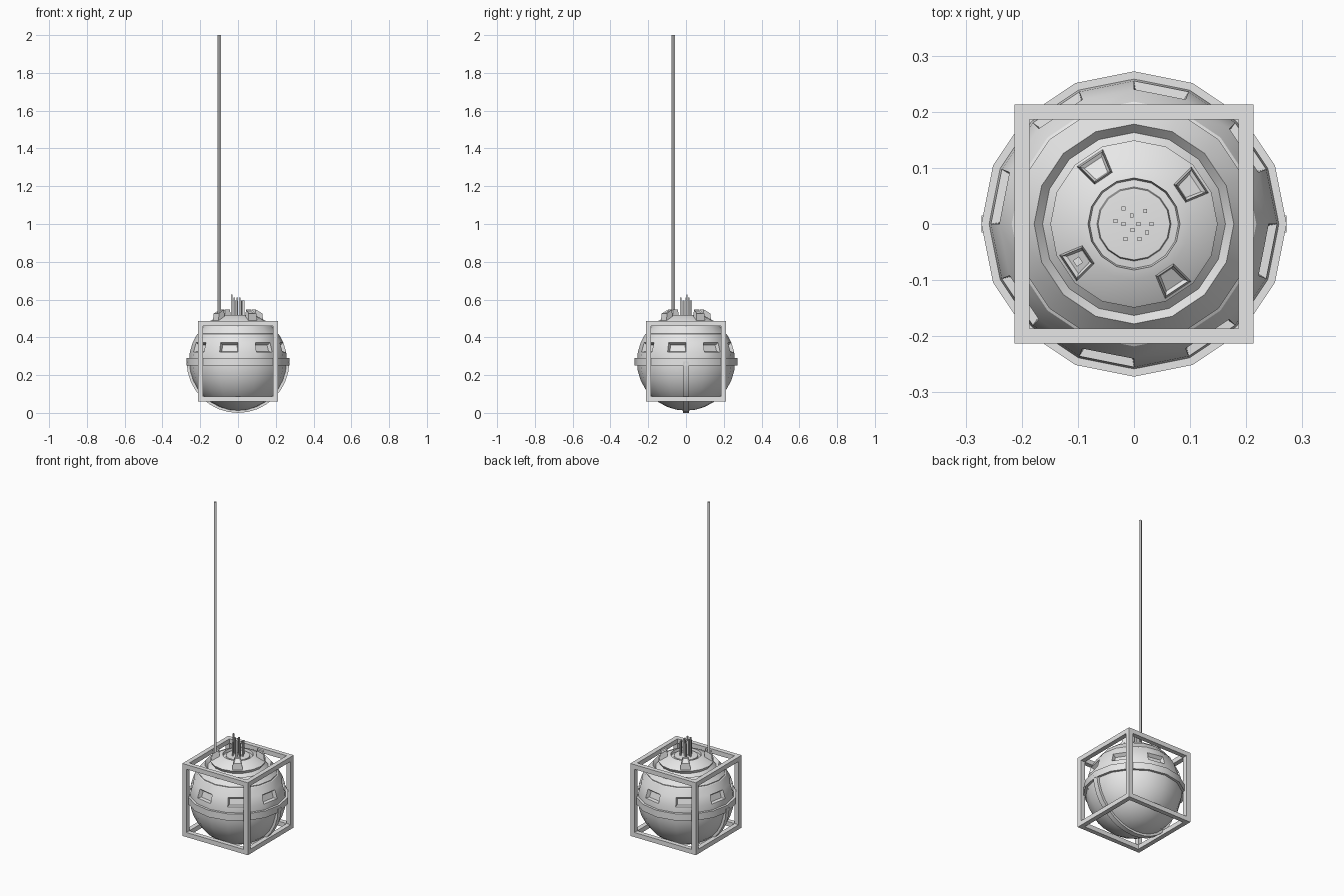
import bpy, bmesh, random
from math import sin, cos, radians, pi
from mathutils import Vector, Matrix

if "Cube" in bpy.data.objects:
    bpy.data.objects.remove(bpy.data.objects["Cube"], do_unlink=True)

R, CZ, SEG, STEP = 0.26, 0.272, 16, 22.5

grey = bpy.data.materials.new("plain_grey")
grey.use_nodes = True
grey.diffuse_color = (0.8, 0.8, 0.8, 1)
grey.node_tree.nodes["Principled BSDF"].inputs["Base Color"].default_value = (0.8, 0.8, 0.8, 1)


def finish(bm, name, smooth=False):
    bmesh.ops.recalc_face_normals(bm, faces=bm.faces)
    mesh = bpy.data.meshes.new(name)
    bm.to_mesh(mesh)
    bm.free()
    mesh.materials.append(grey)
    obj = bpy.data.objects.new(name, mesh)
    bpy.context.collection.objects.link(obj)
    if smooth:
        bpy.ops.object.select_all(action='DESELECT')
        obj.select_set(True)
        bpy.context.view_layer.objects.active = obj
        bpy.ops.object.shade_smooth_by_angle(angle=radians(30))
    return obj


def ring_point(elev, rad=R):
    return (rad * cos(radians(elev)), CZ + rad * sin(radians(elev)))


def lathe(bm, profile, closed=False):
    """Revolve (radius, height) points; returns rows of faces."""
    rings = []
    for r, z in profile:
        if r < 1e-4:
            rings.append([bm.verts.new((0, 0, z))] * SEG)
        else:
            rings.append([bm.verts.new((r * cos(radians(STEP * i)), r * sin(radians(STEP * i)), z))
                          for i in range(SEG)])
    pairs = list(zip(rings, rings[1:]))
    if closed:
        pairs.append((rings[-1], rings[0]))
    rows = []
    for a, b in pairs:
        row = []
        for i in range(SEG):
            j = (i + 1) % SEG
            corners = list(dict.fromkeys([a[i], a[j], b[j], b[i]]))
            row.append(bm.faces.new(corners))
        rows.append(row)
    return rows


def add_box(bm, size, center, turn=0):
    mat = Matrix.Translation(center) @ Matrix.Rotation(turn, 4, 'Z') @ Matrix.Diagonal((*size, 1))
    bmesh.ops.create_cube(bm, size=1, matrix=mat)


# Globe body with hatch groove, sunken top ring and eight recessed windows
bm = bmesh.new()
profile = [ring_point(-90 + 11.25 * k) for k in range(11)]
profile[0] = (0, CZ - R)
window_row = 9
profile += [(0.218, 0.414), (0.213, 0.417), (0.213, 0.421), ring_point(45),
            (0.178, 0.463), (0.163, 0.446), (0.140, 0.468),
            ring_point(55), ring_point(56.25), ring_point(67.5),
            (0.082, 0.517), (0.079, 0.502), (0.066, 0.504), (0.064, 0.512),
            (0.051, 0.513), (0, 0.514)]
rows = lathe(bm, profile)
bmesh.ops.recalc_face_normals(bm, faces=bm.faces)
bmesh.ops.inset_individual(bm, faces=rows[window_row][1::2], thickness=0.011, depth=-0.02)
finish(bm, "globe_body", True)

# Equator belt
bm = bmesh.new()
lathe(bm, [(0.25, 0.25), (0.272, 0.25), (0.272, 0.29), (0.25, 0.29)], closed=True)
finish(bm, "equator_belt", True)

# Keel band under the lower half
bm = bmesh.new()
previous = None
for k in range(17):
    loop = []
    for rad, y in ((0.25, -0.015), (0.272, -0.015), (0.272, 0.015), (0.25, 0.015)):
        x, z = ring_point(180 + 11.25 * k, rad)
        loop.append(bm.verts.new((x, y, z)))
    if previous:
        for i in range(4):
            j = (i + 1) % 4
            bm.faces.new((previous[i], previous[j], loop[j], loop[i]))
    if k in (0, 16):
        bm.faces.new(loop)
    previous = loop
finish(bm, "keel_band", True)

# Cube frame of square bars
bm = bmesh.new()
half, bar, mid = 0.213, 0.027, 0.2735
off = half - bar / 2
for a in (-1, 1):
    for b in (-1, 1):
        add_box(bm, (bar, bar, 2 * half), (a * off, b * off, mid))
        add_box(bm, (2 * (half - bar), bar, bar), (0, a * off, mid + b * off))
        add_box(bm, (bar, 2 * (half - bar), bar), (a * off, 0, mid + b * off))
finish(bm, "cube_frame")

# Four raised blocks on the dome, each with a sunken top
bm = bmesh.new()
for seg in (1, 5, 9, 13):
    base = []
    for elev, s in ((56.25, seg), (56.25, seg + 1), (67.5, seg + 1), (67.5, seg)):
        r, z = ring_point(elev)
        base.append(Vector((r * cos(radians(STEP * s)), r * sin(radians(STEP * s)), z)))
    center = sum(base, Vector()) / 4
    low = [bm.verts.new(p - Vector((0, 0, 0.005))) for p in base]
    high = [bm.verts.new(center + (p - center) * 0.85 + Vector((0, 0, 0.037))) for p in base]
    top = bm.faces.new(high)
    for i in range(4):
        j = (i + 1) % 4
        bm.faces.new((low[i], low[j], high[j], high[i]))
    bm.normal_update()
    bmesh.ops.inset_individual(bm, faces=[top], thickness=0.007, depth=-0.006)
finish(bm, "dome_blocks")

# Tall mast standing on one block
bm = bmesh.new()
add_box(bm, (0.013, 0.013, 1.475), (-0.1, -0.067, 1.2625), radians(33.75))
finish(bm, "mast")

# Cluster of thin rods in the centre
random.seed(4)
bm = bmesh.new()
spots = [(-0.019, 0.028), (-0.004, 0.015), (0.02, 0.023), (-0.033, 0.005), (-0.019, 0),
         (0.008, 0), (0.031, 0), (-0.003, -0.011), (0.023, -0.015), (-0.015, -0.027), (0.01, -0.027)]
for x, y in spots:
    top = random.choice((0.595, 0.61, 0.628))
    add_box(bm, (0.007, 0.007, top - 0.51), (x, y, (top + 0.51) / 2))
finish(bm, "rod_cluster")
